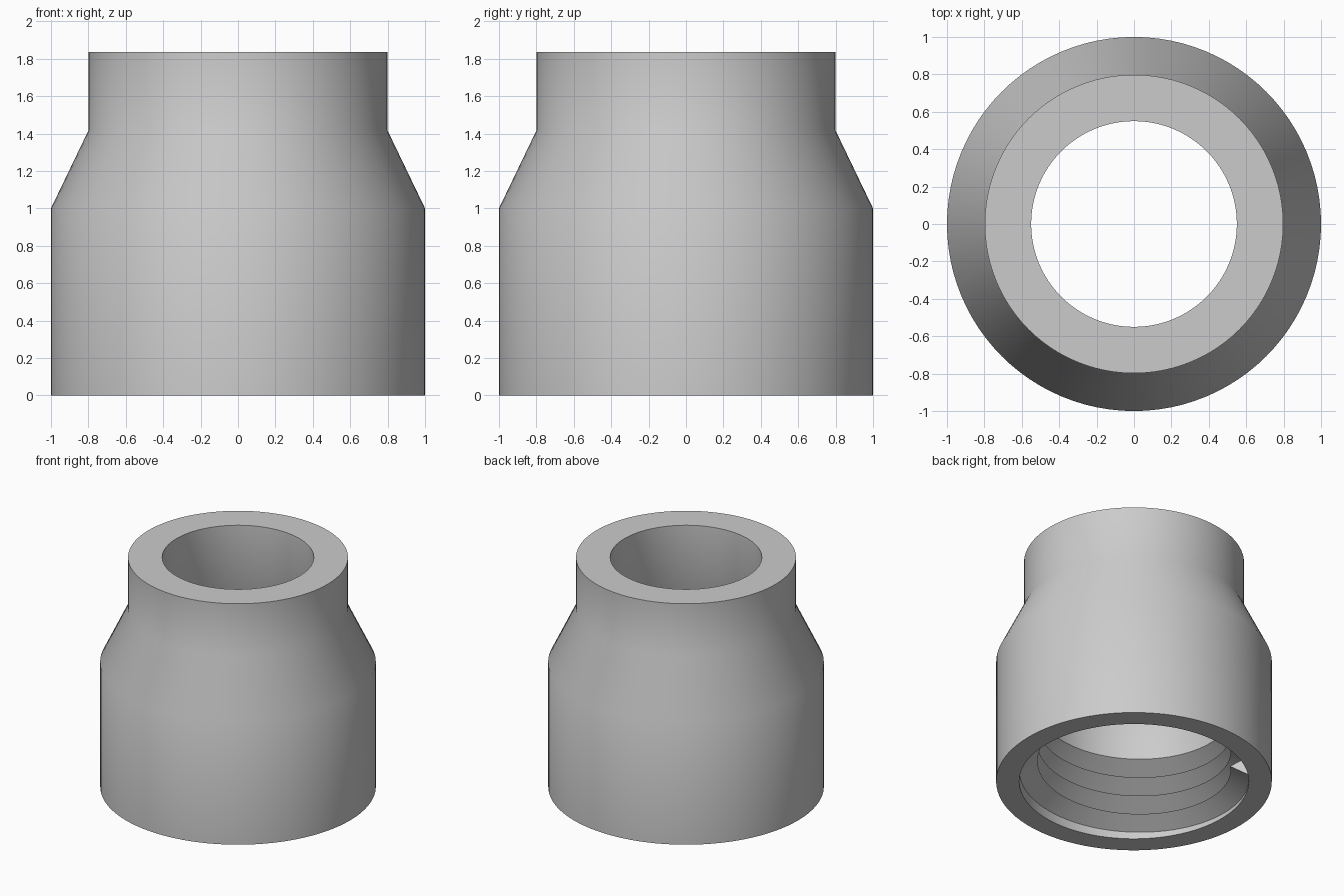
import bpy, bmesh, math

cube = bpy.data.objects.get("Cube")
if cube:
    bpy.data.objects.remove(cube, do_unlink=True)

SIDES = 96            # segments around the axis
TURNS = 4             # turns of the internal thread
PITCH = 0.153
ROOT_R, CREST_R = 0.833, 0.70
ROOT_Z = 0.015        # height of the thread root where it begins
START = math.radians(-225)

bm = bmesh.new()


def point(r, z, step):
    a = START + 2 * math.pi * step / SIDES
    return bm.verts.new((r * math.cos(a), r * math.sin(a), z))


def ring(r, z):
    return [point(r, z, i) for i in range(SIDES)]


def bridge(a, b):
    for i in range(SIDES):
        j = (i + 1) % SIDES
        bm.faces.new((a[i], a[j], b[j], b[i]))


# Body shell: from the bottom mouth, up the outside, and down the bore
profile = [(ROOT_R, 0), (1, 0), (1, 1), (0.798, 1.42), (0.798, 1.835),
           (0.55, 1.835), (0.55, 1.3), (CREST_R, 1)]
rings = [ring(r, z) for r, z in profile]
for lower, upper in zip(rings, rings[1:]):
    bridge(lower, upper)
mouth, socket = rings[0], rings[-1]

# Helical thread: one root line and one crest line
last = SIDES * TURNS
root, crest = [], []
for i in range(last + 1):
    z = ROOT_Z + PITCH * i / SIDES
    root.append(point(ROOT_R, z, i))
    crest.append(point(CREST_R, z + PITCH / 2, i))
for i in range(last):
    bm.faces.new((root[i], root[i + 1], crest[i + 1], crest[i]))
for i in range(last - SIDES):
    bm.faces.new((crest[i], crest[i + 1], root[i + 1 + SIDES], root[i + SIDES]))

# Join the thread to the mouth below and the socket wall above
top = last - SIDES
for i in range(SIDES):
    j = (i + 1) % SIDES
    bm.faces.new((mouth[i], mouth[j], root[i + 1], root[i]))
    bm.faces.new((crest[top + i], crest[top + i + 1], socket[j], socket[i]))
bm.faces.new((root[0], crest[0], root[SIDES]))
bm.faces.new((crest[top], root[last], crest[last]))

bmesh.ops.recalc_face_normals(bm, faces=bm.faces[:])
mesh = bpy.data.meshes.new("threaded_reducer")
bm.to_mesh(mesh)
bm.free()

# Plain grey material
grey = bpy.data.materials.new("light grey")
grey.use_nodes = True
color = (0.6, 0.6, 0.6, 1)
grey.diffuse_color = color
grey.node_tree.nodes["Principled BSDF"].inputs["Base Color"].default_value = color
mesh.materials.append(grey)

body = bpy.data.objects.new("threaded_reducer", mesh)
bpy.context.collection.objects.link(body)
bpy.ops.object.select_all(action='DESELECT')
body.select_set(True)
bpy.context.view_layer.objects.active = body
bpy.ops.object.shade_smooth_by_angle(angle=math.radians(30))
